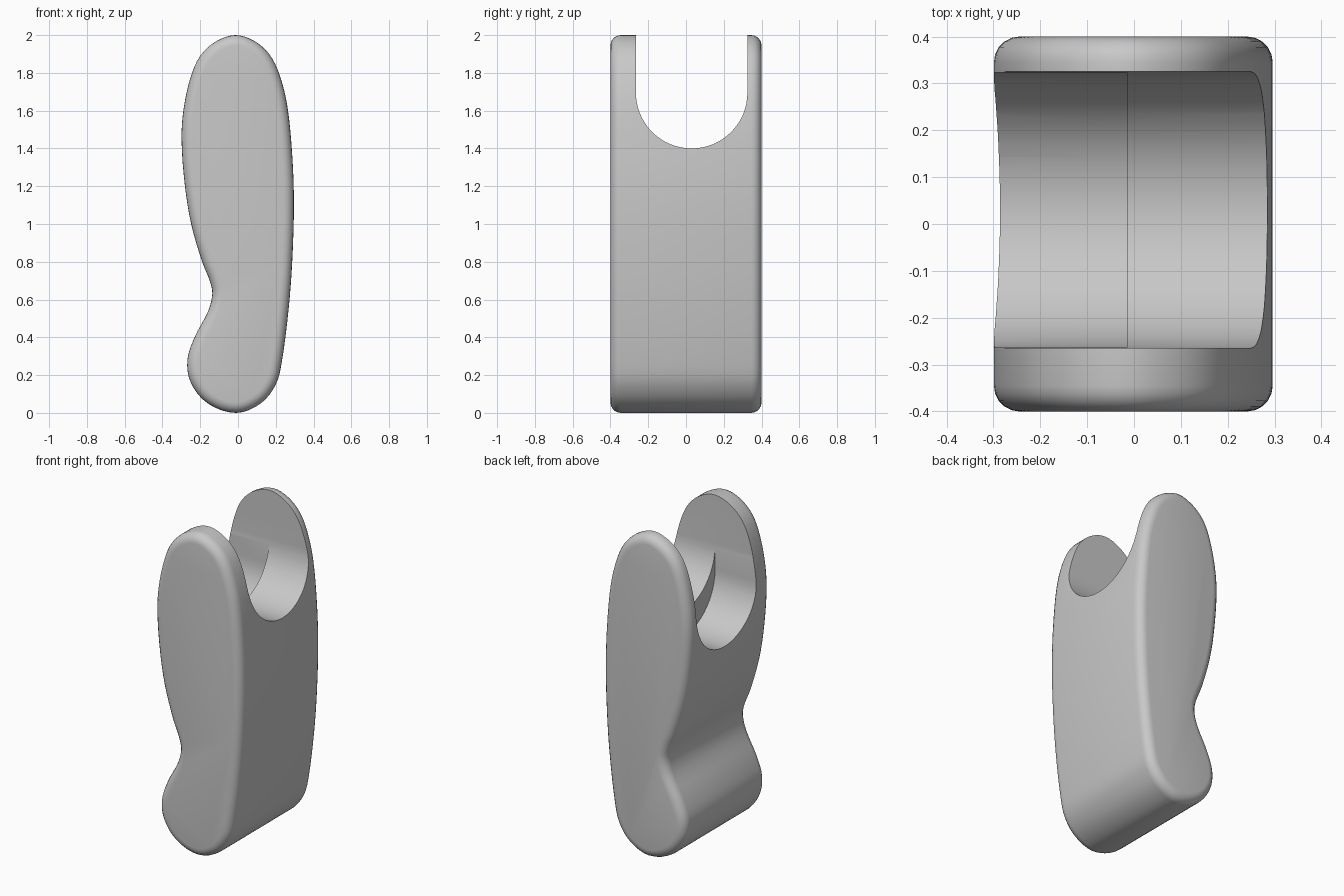
import bpy, bmesh, math
from mathutils import Vector
from mathutils.geometry import interpolate_bezier

cube = bpy.data.objects.get("Cube")
if cube:
    bpy.data.objects.remove(cube, do_unlink=True)

grey = bpy.data.materials.new("plain grey")
grey.use_nodes = True
grey.diffuse_color = (0.58, 0.58, 0.58, 1)
grey.node_tree.nodes["Principled BSDF"].inputs["Base Color"].default_value = grey.diffuse_color


def smooth_loop(points, steps):
    """Closed smooth curve through the given points."""
    pts = [Vector((x, 0, z)) for x, z in points]
    n, out = len(pts), []
    tangents = []
    for i in range(n):
        tangents.append((pts[(i + 1) % n] - pts[i - 1]).normalized())
    for i in range(n):
        a, b = pts[i], pts[(i + 1) % n]
        reach = (b - a).length / 3
        curve = interpolate_bezier(a, a + tangents[i] * reach,
                                   b - tangents[(i + 1) % n] * reach, b, steps + 1)
        out += curve[:-1]
    return out


def extrude(name, loop, offset, rounding=0.0):
    """Solid made by sweeping a closed outline along an offset."""
    bm = bmesh.new()
    face = bm.faces.new([bm.verts.new(p) for p in loop])
    ret = bmesh.ops.extrude_face_region(bm, geom=[face], use_keep_orig=True)
    bmesh.ops.translate(bm, vec=offset,
                        verts=[v for v in ret["geom"] if isinstance(v, bmesh.types.BMVert)])
    bmesh.ops.recalc_face_normals(bm, faces=bm.faces)
    if rounding:
        caps = [f for f in bm.faces if len(f.verts) > 4]
        rims = list({e for f in caps for e in f.edges})
        bmesh.ops.bevel(bm, geom=rims, offset=rounding, segments=5, profile=0.5,
                        affect='EDGES', clamp_overlap=False)
    mesh = bpy.data.meshes.new(name)
    bm.to_mesh(mesh)
    bm.free()
    mesh.materials.append(grey)
    obj = bpy.data.objects.new(name, mesh)
    bpy.context.collection.objects.link(obj)
    return obj


def slot(name, x0, x1, radius, centre_z, top):
    """Round-bottomed slot cutter running along x."""
    cy, sides = 0.03, 32
    loop = [Vector((x0, cy - radius, top))]
    for i in range(sides + 1):
        a = math.pi * (1 + i / sides)
        loop.append(Vector((x0, cy + radius * math.cos(a), centre_z + radius * math.sin(a))))
    loop.append(Vector((x0, cy + radius, top)))
    obj = extrude(name, loop, Vector((x1 - x0, 0, 0)))
    obj.hide_render = True
    return obj


# Body: waisted side profile swept across the width, with rounded rims
outline = [(-0.015, 2.0), (-0.12, 1.965), (-0.2, 1.89), (-0.25, 1.78), (-0.288, 1.61),
           (-0.299, 1.45), (-0.282, 1.21), (-0.248, 1.0), (-0.19, 0.8), (-0.15, 0.7),
           (-0.136, 0.63), (-0.158, 0.54), (-0.23, 0.4), (-0.268, 0.28), (-0.25, 0.16),
           (-0.16, 0.05), (-0.01, 0.0), (0.12, 0.05), (0.2, 0.15), (0.232, 0.27),
           (0.268, 0.55), (0.287, 0.8), (0.296, 1.1), (0.288, 1.35), (0.262, 1.62),
           (0.22, 1.79), (0.165, 1.9), (0.085, 1.97)]
loop = [p + Vector((0, -0.4, 0)) for p in smooth_loop(outline, 4)]
body = extrude("clevis_body", loop, Vector((0, 0.8, 0)), rounding=0.055)

# Open slot through the top, deeper on the waisted side
cutters = [slot("slot_cutter", -0.6, 0.6, 0.295, 1.695, 2.4),
           slot("deep_slot_cutter", -0.65, -0.015, 0.2935, 1.54, 2.3)]
bpy.ops.object.select_all(action='DESELECT')
bpy.context.view_layer.objects.active = body
body.select_set(True)
for cutter in cutters:
    mod = body.modifiers.new("slot", 'BOOLEAN')
    mod.operation = 'DIFFERENCE'
    mod.solver = 'EXACT'
    mod.object = cutter
    bpy.ops.object.modifier_apply(modifier=mod.name)
for cutter in cutters:
    bpy.data.objects.remove(cutter, do_unlink=True)

bpy.ops.object.shade_smooth_by_angle(angle=math.radians(30))
